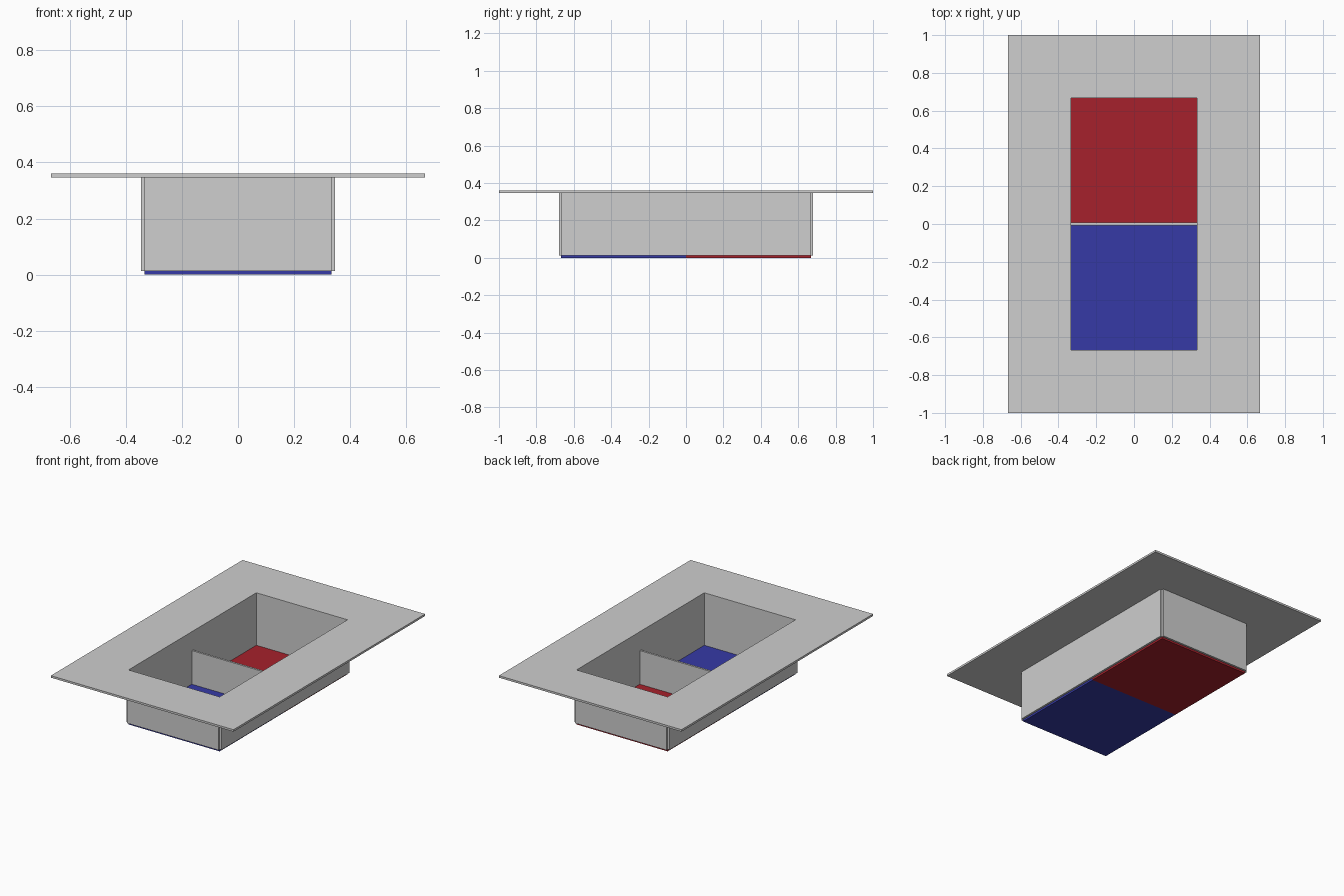
import bpy
import bmesh

if "Cube" in bpy.data.objects:
    bpy.data.objects.remove(bpy.data.objects["Cube"])


def material(name, rgb):
    m = bpy.data.materials.new(name)
    m.diffuse_color = (*rgb, 1.0)
    m.use_nodes = True
    m.node_tree.nodes["Principled BSDF"].inputs["Base Color"].default_value = m.diffuse_color
    return m


grey = material("light_grey", (0.62, 0.62, 0.62))
red = material("red", (0.38, 0.015, 0.025))
blue = material("blue", (0.037, 0.042, 0.38))

T = 0.0133            # sheet thickness
HX, HY = 0.333, 0.667  # half size of the opening
Z_WALL, Z_TOP = 0.3467, 0.36


def finish(name, bm, mat):
    bmesh.ops.recalc_face_normals(bm, faces=bm.faces)
    mesh = bpy.data.meshes.new(name)
    bm.to_mesh(mesh)
    bm.free()
    mesh.materials.append(mat)
    bpy.context.collection.objects.link(bpy.data.objects.new(name, mesh))


def box(name, lo, hi, mat):
    bm = bmesh.new()
    bmesh.ops.create_cube(bm, size=1)
    for v in bm.verts:
        v.co = [lo[i] if v.co[i] < 0 else hi[i] for i in range(3)]
    finish(name, bm, mat)


# Flat rim with rectangular opening: two loops bridged, then extruded up
bm = bmesh.new()
corners = [(-1, -1), (1, -1), (1, 1), (-1, 1)]
outer, inner = [[bm.verts.new((sx * hx, sy * hy, Z_WALL)) for sx, sy in corners]
                for hx, hy in ((0.667, 1.0), (HX, HY))]
for i in range(4):
    j = (i + 1) % 4
    bm.faces.new((outer[i], outer[j], inner[j], inner[i]))
ext = bmesh.ops.extrude_face_region(bm, geom=bm.faces[:])
for g in ext["geom"]:
    if isinstance(g, bmesh.types.BMVert):
        g.co.z = Z_TOP
finish("rim", bm, grey)

# Side and end walls, just outside the opening with open corner notches
for s, side, end in ((-1, "left", "front"), (1, "right", "back")):
    x0, x1 = sorted((s * HX, s * (HX + T)))
    y0, y1 = sorted((s * HY, s * (HY + T)))
    box(side + "_wall", (x0, -HY, T), (x1, HY, Z_WALL), grey)
    box(end + "_wall", (-HX, y0, T), (HX, y1, Z_WALL), grey)

# Floor panels and low divider
box("front_floor", (-HX, -HY, 0), (HX, 0, T), blue)
box("back_floor", (-HX, 0, 0), (HX, HY, T), red)
box("divider", (-HX, -T / 2, T), (HX, T / 2, 0.2356), grey)
